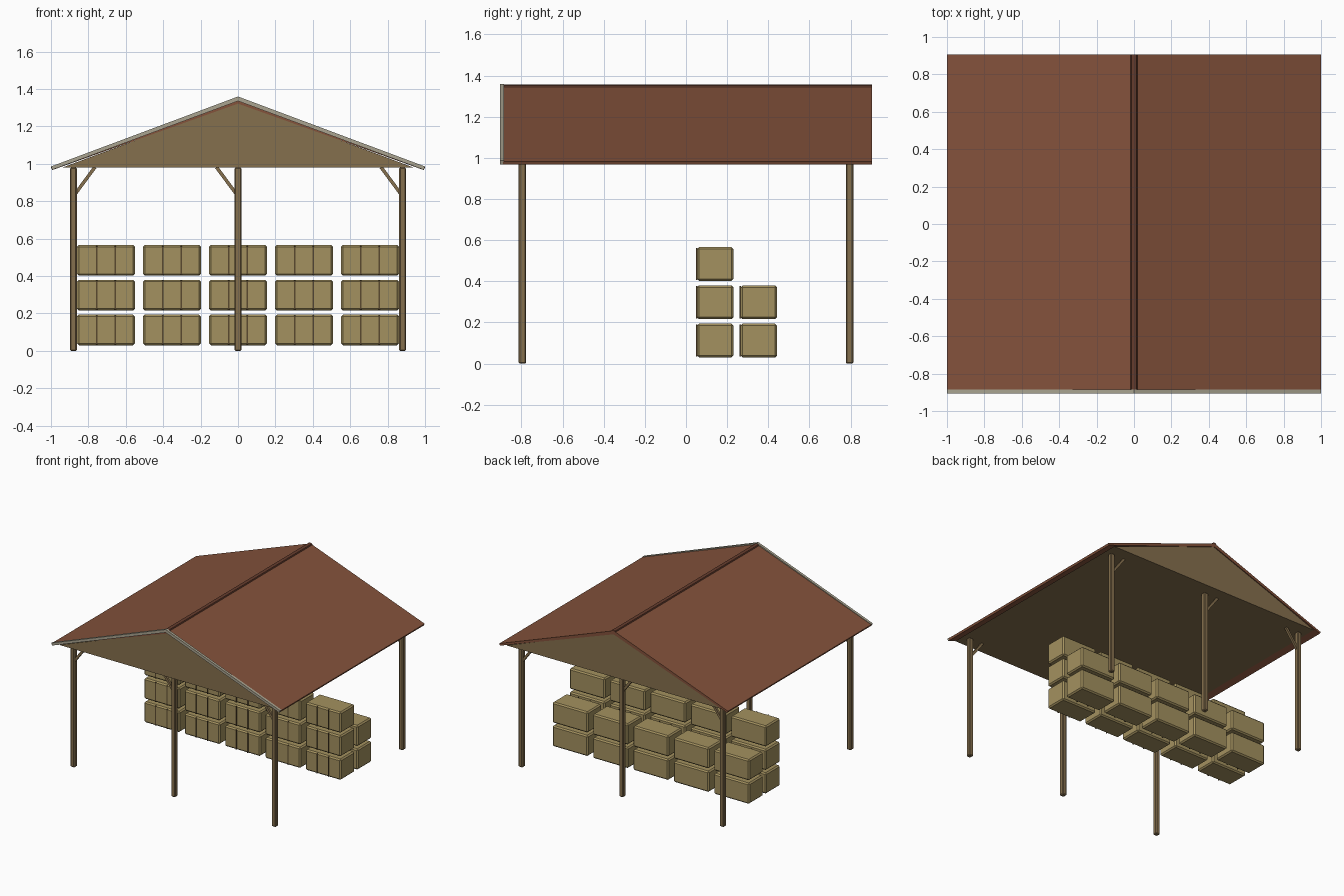
import bpy, bmesh, math
from mathutils import Matrix, Vector

cube = bpy.data.objects.get("Cube")
if cube:
    bpy.data.objects.remove(cube, do_unlink=True)


def material(name, colour):
    m = bpy.data.materials.new(name)
    m.use_nodes = True
    m.diffuse_color = (*colour, 1)
    m.node_tree.nodes["Principled BSDF"].inputs["Base Color"].default_value = (*colour, 1)
    return m


ROOF = material("red brown roofing", (0.23, 0.085, 0.044))
RIDGE = material("dark ridge brown", (0.13, 0.045, 0.026))
WOOD = material("weathered wood", (0.235, 0.16, 0.075))
TRIM = material("pale trim", (0.4, 0.37, 0.28))
HAY = material("hay", (0.37, 0.285, 0.115))
TWINE = material("dark twine", (0.10, 0.065, 0.028))


def finish(name, bm, mat, bevel=0):
    bmesh.ops.recalc_face_normals(bm, faces=bm.faces)
    mesh = bpy.data.meshes.new(name)
    bm.to_mesh(mesh)
    bm.free()
    mesh.materials.append(mat)
    ob = bpy.data.objects.new(name, mesh)
    bpy.context.collection.objects.link(ob)
    if bevel:
        mod = ob.modifiers.new("Bevel", "BEVEL")
        mod.width, mod.segments = bevel, 1
    return ob


def box(name, centre, size, mat, bevel=0, tilt=0):
    """Box at centre, tilted about the y axis."""
    bm = bmesh.new()
    bmesh.ops.create_cube(bm, size=1)
    bm.transform(Matrix.Translation(centre) @ Matrix.Rotation(tilt, 4, "Y")
                 @ Matrix.Diagonal((*size, 1)))
    return finish(name, bm, mat, bevel)


def extrusion(name, profile, y0, y1, mat):
    """Extrude an (x, z) profile along y."""
    bm = bmesh.new()
    face = bm.faces.new([bm.verts.new((x, y0, z)) for x, z in profile])
    ext = bmesh.ops.extrude_face_region(bm, geom=[face])
    moved = [v for v in ext["geom"] if isinstance(v, bmesh.types.BMVert)]
    bmesh.ops.translate(bm, verts=moved, vec=(0, y1 - y0, 0))
    return finish(name, bm, mat)


# Roof slabs, gable body with flat ceiling, ridge cap and front barge boards
extrusion("gable_body", [(-0.94, 0.98), (0.94, 0.98), (0, 1.33)], -0.888, 0.898, WOOD)
for side, s in (("left", 1), ("right", -1)):
    extrusion(side + "_roof_slope",
              [(0, 1.35), (s, 0.982), (s * 0.993, 0.967), (0, 1.322)], -0.89, 0.905, ROOF)
    extrusion(side + "_barge_board",
              [(0, 1.36), (s, 0.986), (s * 0.993, 0.968), (0, 1.336)], -0.905, -0.885, TRIM)
extrusion("ridge_cap", [(-0.018, 1.343), (-0.014, 1.352), (0, 1.356),
                        (0.014, 1.352), (0.018, 1.343)], -0.887, 0.905, RIDGE)

# Posts with one diagonal brace each
for row, y in (("front", -0.795), ("back", 0.795)):
    for place, x, d in (("right", -0.88, 1), ("middle", 0, -1), ("left", 0.88, -1)):
        box(f"{row}_{place}_post", (x, y, 0.49), (0.037, 0.037, 0.98), WOOD, 0.006)
        low, high = Vector((x + d * 0.01, y, 0.84)), Vector((x + d * 0.115, y, 0.982))
        span = high - low
        box(f"{row}_{place}_brace", (low + high) / 2, (0.018, 0.018, span.length),
            WOOD, tilt=math.atan2(span.x, span.z))

# Stacked bales: three high in the front row, two high behind
for row, y, layers in (("front", 0.142, 3), ("back", 0.354, 2)):
    for layer in range(layers):
        z = 0.112 + layer * 0.186
        for column in range(5):
            x = (column - 2) * 0.353
            tag = f"{row}_{layer + 1}_{column + 1}"
            box("bale_" + tag, (x, y, z), (0.31, 0.178, 0.164), HAY, 0.01)
            for s in (-1, 1):
                box("twine_" + tag, (x + s * 0.05, y - 0.09, z),
                    (0.007, 0.008, 0.156), TWINE)
